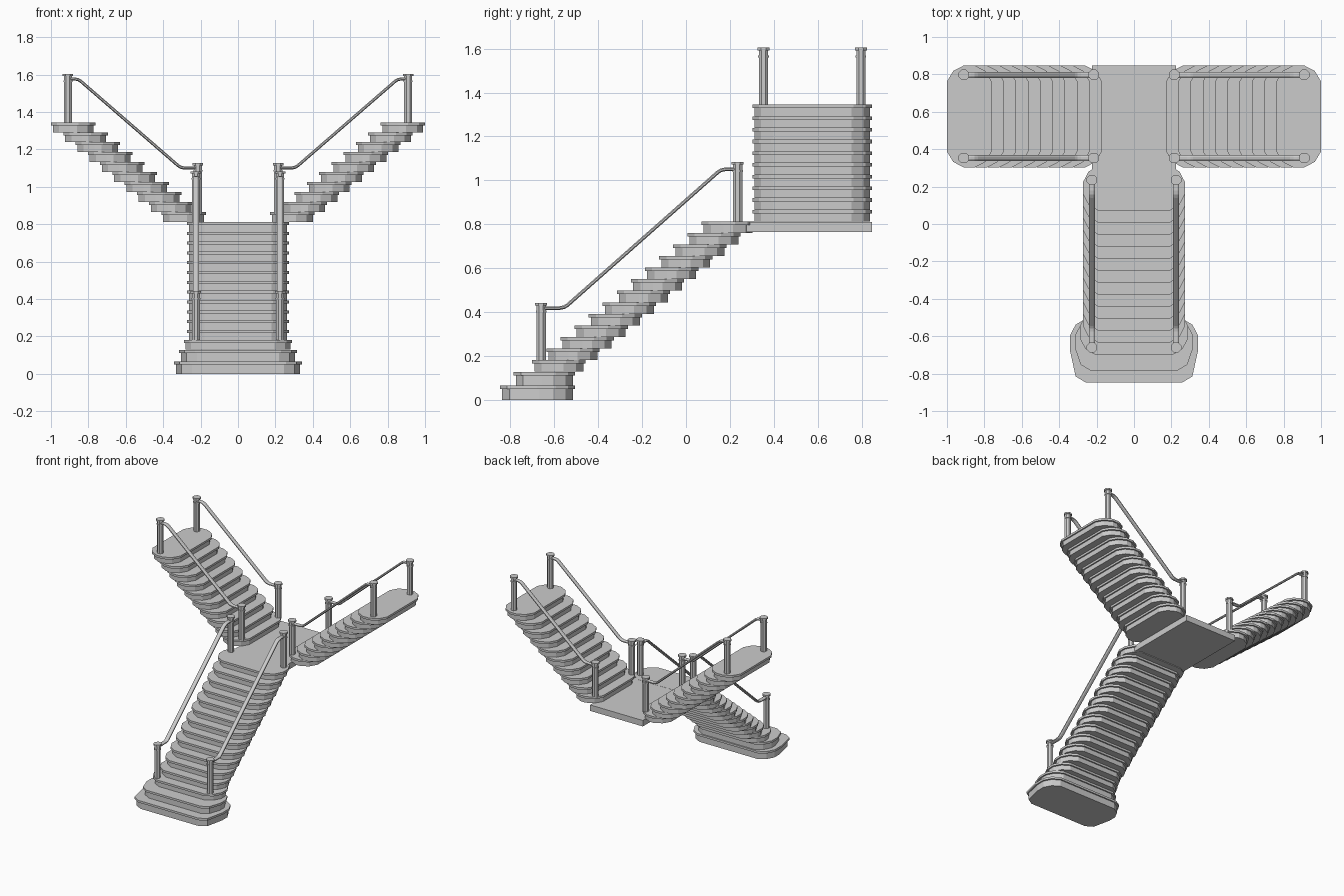
import bpy, bmesh, math
from mathutils import Vector

if "Cube" in bpy.data.objects:
    bpy.data.objects.remove(bpy.data.objects["Cube"])

RISE = 0.0525
W = 0.273          # half width of a flight
Y_SIDE = 0.575     # centre line of the upper flights

# each flight maps (along, across, height) to world space
def main_map(u, w, z): return Vector((w, u, z))
def right_map(u, w, z): return Vector((u, Y_SIDE + w, z))
def left_map(u, w, z): return Vector((-u, Y_SIDE + w, z))


def finish(name, bm):
    bmesh.ops.recalc_face_normals(bm, faces=bm.faces)
    me = bpy.data.meshes.new(name)
    bm.to_mesh(me)
    bm.free()
    ob = bpy.data.objects.new(name, me)
    bpy.context.collection.objects.link(ob)
    return ob


def prism(bm, fmap, outline, z0, z1):
    lo = [bm.verts.new(fmap(u, w, z0)) for u, w in outline]
    hi = [bm.verts.new(fmap(u, w, z1)) for u, w in outline]
    n = len(outline)
    bm.faces.new(lo)
    bm.faces.new(hi)
    for i in range(n):
        j = (i + 1) % n
        bm.faces.new((lo[i], lo[j], hi[j], hi[i]))


def step_outline(u0, u1, w, inset=0.0, nose=0.09):
    # rectangle with two-facet clipped corners
    u0, u1, w = u0 + inset, u1 - inset, w - inset
    half = [(u0, w - 0.085), (u0 + 0.033, w - 0.03), (u0 + nose, w),
            (u1 - 0.09, w), (u1 - 0.033, w - 0.03), (u1, w - 0.085)]
    return half + [(u, -v) for u, v in reversed(half)]


def add_step(bm, fmap, u0, u1, w, z0, z1, nose=0.09):
    # riser block and overhanging tread lip
    prism(bm, fmap, step_outline(u0, u1, w, 0.01, nose), z0, z1 - 0.016)
    prism(bm, fmap, step_outline(u0, u1, w, 0, nose), z1 - 0.016, z1)


def post(name, fmap, u, w, z0, z1):
    # octagonal shaft, collar and cap
    bm = bmesh.new()
    def ring(r):
        return [(u + r * math.cos(math.pi * (i + .5) / 4),
                 w + r * math.sin(math.pi * (i + .5) / 4)) for i in range(8)]
    prism(bm, fmap, ring(0.023), z0 - 0.01, z1 - 0.012)
    prism(bm, fmap, ring(0.026), z1 - 0.045, z1 - 0.036)
    prism(bm, fmap, ring(0.030), z1 - 0.012, z1)
    finish(name, bm)


def rail(name, fmap, w, path):
    # flattened octagonal section swept along a path in the flight's plane
    bm = bmesh.new()
    rings = []
    for i, p in enumerate(path):
        a = Vector(path[max(i - 1, 0)])
        b = Vector(path[min(i + 1, len(path) - 1)])
        t = (b - a).normalized()
        ring = []
        for k in range(8):
            ang = math.pi * (k + .5) / 4
            d = 0.009 * math.sin(ang)
            ring.append(bm.verts.new(fmap(p[0] - t.y * d,
                        w + 0.017 * math.cos(ang), p[1] + t.x * d)))
        rings.append(ring)
    for r, s in zip(rings, rings[1:]):
        for k in range(8):
            j = (k + 1) % 8
            bm.faces.new((r[k], r[j], s[j], s[k]))
    bm.faces.new(rings[0])
    bm.faces.new(rings[-1])
    finish(name, bm)


def rail_path(u0, z0, ua, ub, z1, u1):
    # level end, soft bend, slope, soft bend, level end
    s = (z1 - z0) / (ub - ua)
    return [(u0, z0), (ua - 0.02, z0), (ua, z0 + 0.004), (ua + 0.015, z0 + 0.015 * s),
            (ub - 0.015, z1 - 0.015 * s), (ub, z1 - 0.004), (ub + 0.02, z1), (u1, z1)]


# lower flight: two wide starting steps, then regular steps
bm = bmesh.new()
add_step(bm, main_map, -0.848, -0.505, 0.342, 0, 0.066, 0.17)
add_step(bm, main_map, -0.785, -0.505, 0.315, 0.066, 0.127, 0.12)
for i in range(2, 15):
    top = 0.812 - RISE * (14 - i)
    u = 0.07 - 0.0642 * (14 - i)
    add_step(bm, main_map, u, u + 0.243, 0.29 if i == 2 else W, top - RISE, top)
finish("lower_flight", bm)

# landing slab
bm = bmesh.new()
land = [(0.2, -0.225), (0.848, -0.225), (0.848, 0.225), (0.2, 0.225)]
prism(bm, main_map, land, 0.765, 0.797)
prism(bm, main_map, land, 0.797, 0.811)
finish("landing", bm)

# two upper flights
for side, fmap in (("left", left_map), ("right", right_map)):
    bm = bmesh.new()
    for i in range(10):
        top = 0.865 + 0.0533 * i
        u = 0.172 + 0.0655 * i
        add_step(bm, fmap, u, u + 0.238, W, top - 0.0533, top)
    finish(side + "_upper_flight", bm)
    for tag, w in (("front", -0.222), ("back", 0.222)):
        name = side + "_" + tag
        post(name + "_lower_post", fmap, 0.215, w, 0.865, 1.127)
        post(name + "_upper_post", fmap, 0.91, w, 1.345, 1.604)
        rail(name + "_rail", fmap, w, rail_path(0.215, 1.1, 0.305, 0.855, 1.577, 0.91))

# lower flight posts and rails
for tag, w in (("left", -0.225), ("right", 0.225)):
    post(tag + "_bottom_post", main_map, -0.66, w, 0.18, 0.442)
    post(tag + "_landing_post", main_map, 0.235, w, 0.812, 1.083)
    rail(tag + "_main_rail", main_map, w, rail_path(-0.66, 0.418, -0.555, 0.16, 1.05, 0.235))
